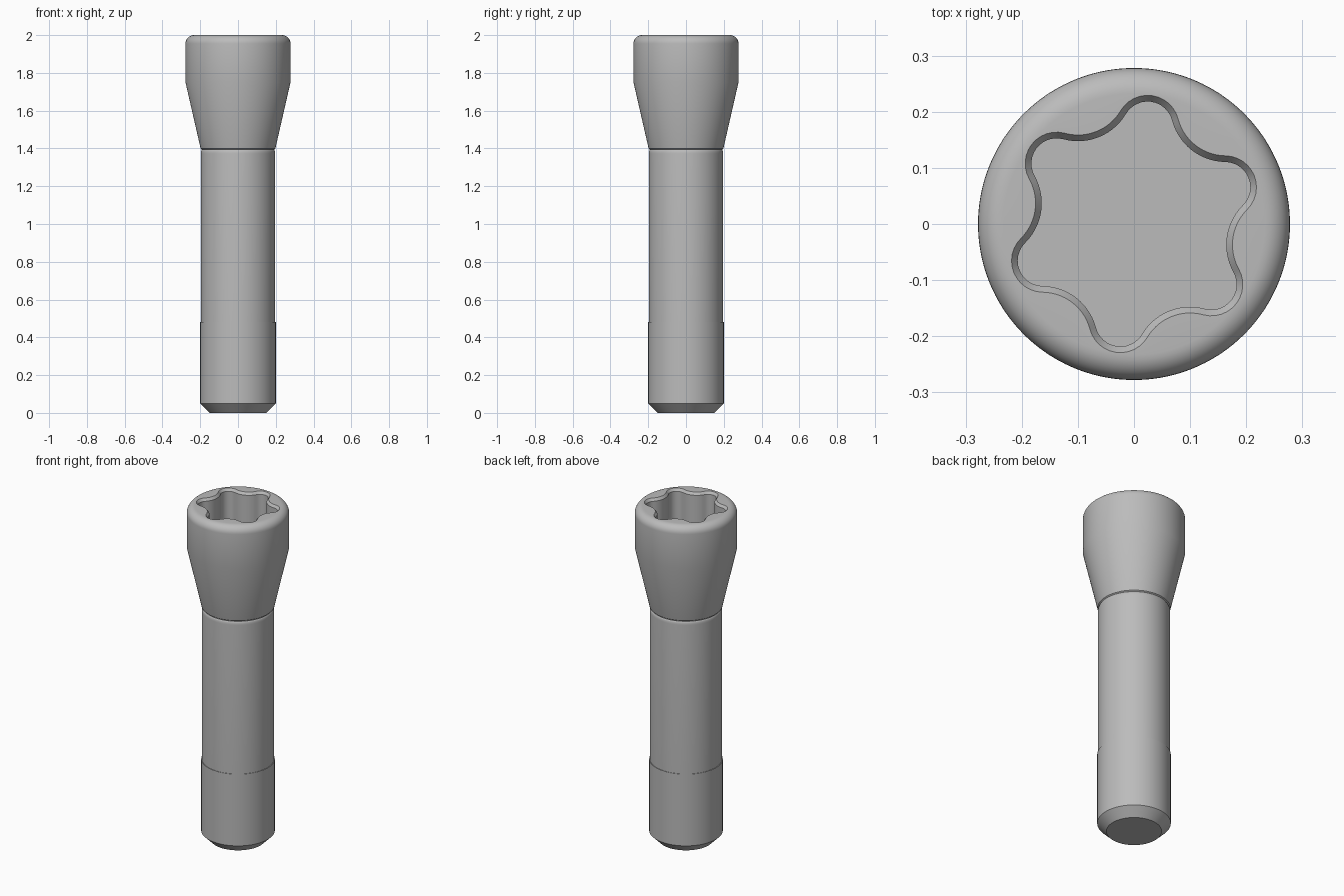
import bpy, bmesh
from math import sin, cos, pi, radians, sqrt, atan2, hypot

cube = bpy.data.objects.get("Cube")
if cube:
    bpy.data.objects.remove(cube)

# Plain grey metal
metal = bpy.data.materials.new("grey_metal")
metal.use_nodes = True
grey = (0.5, 0.5, 0.5, 1)
metal.diffuse_color = grey
metal.node_tree.nodes["Principled BSDF"].inputs["Base Color"].default_value = grey

# Six-lobed socket outline made of tangent lobe and valley arcs
TIP, VALLEY, LOBE_R = 0.22, 0.167, 0.045
lobe_d = TIP - LOBE_R
k = VALLEY - LOBE_R
valley_d = (lobe_d ** 2 - k ** 2) / (2 * (lobe_d * cos(pi / 6) - k))
valley_r = valley_d - VALLEY
phi = atan2(valley_d * sin(pi / 6), valley_d * cos(pi / 6) - lobe_d)


def star(offset):
    pts = []
    for i in range(6):
        a = radians(82) + i * pi / 3
        b = a + pi / 6
        for j in range(12):
            t = a - phi + 2 * phi * j / 12
            r = LOBE_R + offset
            pts.append((lobe_d * cos(a) + r * cos(t), lobe_d * sin(a) + r * sin(t)))
        half = phi - pi / 6
        for j in range(14):
            t = b + pi + half - 2 * half * j / 14
            r = valley_r - offset
            pts.append((valley_d * cos(b) + r * cos(t), valley_d * sin(b) + r * sin(t)))
    return pts


rim, wall = star(0.011), star(0)
directions = [(x / hypot(x, y), y / hypot(x, y)) for x, y in rim]


def circle(r):
    return [(r * x, r * y) for x, y in directions]


# Outer profile (radius, height) from the tip up to the rounded head
profile = [(0.15, 0), (0.2, 0.05), (0.2, 0.48), (0.197, 0.48), (0.197, 1.372)]
profile += [(0.191 + 0.006 * cos(t), 1.372 + 0.02 * sin(t))
            for t in (radians(d) for d in (20, 40, 60, 80))]
profile += [(0.192, 1.395), (0.198, 1.4), (0.278, 1.75)]
FILLET = 0.045
profile += [(0.278 - FILLET + FILLET * cos(i * pi / 16),
             2 - FILLET + FILLET * sin(i * pi / 16)) for i in range(9)]

# Loft the body, then continue down into the socket
layers = [(circle(r), z) for r, z in profile]
layers += [(rim, 2), (wall, 1.985), (wall, 1.64)]

bm = bmesh.new()
rings = [[bm.verts.new((x, y, z)) for x, y in pts] for pts, z in layers]
for low, high in zip(rings, rings[1:]):
    for i in range(len(low)):
        j = (i + 1) % len(low)
        bm.faces.new((low[i], low[j], high[j], high[i]))
bm.faces.new(list(reversed(rings[0])))
bm.faces.new(rings[-1])
bmesh.ops.recalc_face_normals(bm, faces=bm.faces)

mesh = bpy.data.meshes.new("socket_head_screw")
bm.to_mesh(mesh)
bm.free()
mesh.materials.append(metal)
screw = bpy.data.objects.new("socket_head_screw", mesh)
bpy.context.collection.objects.link(screw)

# Smooth the round surfaces and keep the machined edges crisp
bpy.ops.object.select_all(action="DESELECT")
screw.select_set(True)
bpy.context.view_layer.objects.active = screw
bpy.ops.object.shade_smooth_by_angle(angle=radians(28))
